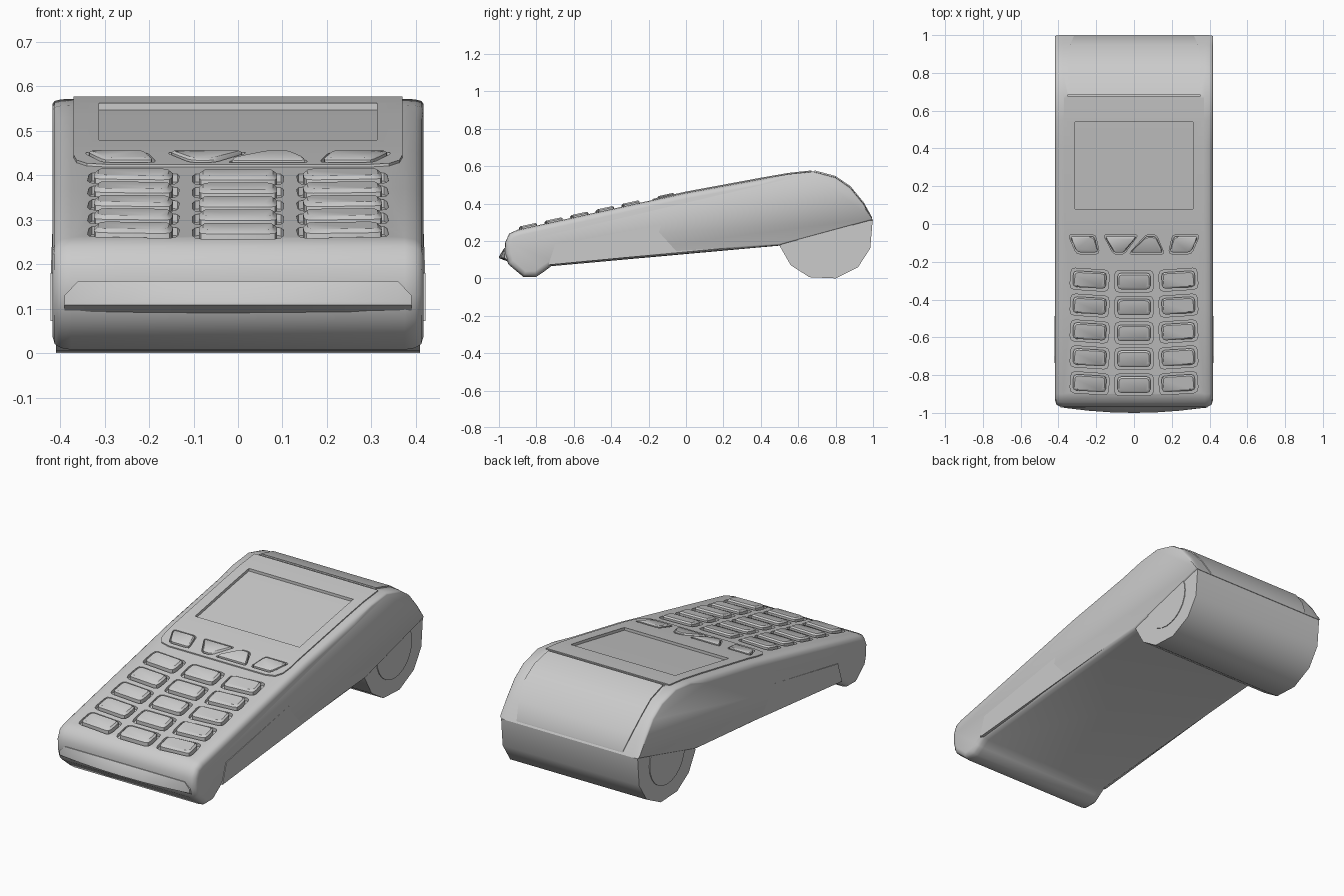
import bpy, bmesh, math
from mathutils import Vector

cube = bpy.data.objects.get("Cube")
if cube:
    bpy.data.objects.remove(cube, do_unlink=True)

grey = bpy.data.materials.new("plain_grey")
grey.use_nodes = True
grey.diffuse_color = (0.6, 0.6, 0.6, 1)
grey.node_tree.nodes["Principled BSDF"].inputs["Base Color"].default_value = (0.6, 0.6, 0.6, 1)

# Side profile as (y, z): the top runs front to back, the rest closes the loop
TOP = [(-0.9, 0.26), (-0.4, 0.37), (0, 0.458), (0.4, 0.532), (0.55, 0.558), (0.68, 0.572),
       (0.8, 0.54), (0.88, 0.485), (0.95, 0.4), (1.0, 0.31)]
UNDER = [(0.5, 0.175), (-0.72, 0.065), (-0.76, 0.035), (-0.8, 0.008), (-0.87, 0.008),
         (-0.95, 0.075), (-0.967, 0.13), (-0.968, 0.19), (-0.945, 0.24)]


def height(y):
    """Height of the top face at y."""
    for (ya, za), (yb, zb) in zip(TOP, TOP[1:]):
        if y <= yb:
            break
    return za + (zb - za) * (y - ya) / (yb - ya)


def loft(bm, rings):
    """Join closed rings of points into a capped solid."""
    loops = [[bm.verts.new(p) for p in ring] for ring in rings]
    n = len(loops[0])
    for a, b in zip(loops, loops[1:]):
        for i in range(n):
            j = (i + 1) % n
            bm.faces.new((a[i], a[j], b[j], b[i]))
    bm.faces.new(loops[0][::-1])
    bm.faces.new(loops[-1])


def build(name, solids):
    bm = bmesh.new()
    for rings in solids:
        loft(bm, rings)
    bmesh.ops.recalc_face_normals(bm, faces=bm.faces)
    mesh = bpy.data.meshes.new(name)
    bm.to_mesh(mesh)
    bm.free()
    mesh.materials.append(grey)
    ob = bpy.data.objects.new(name, mesh)
    bpy.context.collection.objects.link(ob)
    return ob


def activate(ob):
    bpy.ops.object.select_all(action='DESELECT')
    ob.select_set(True)
    bpy.context.view_layer.objects.active = ob


def smooth(ob, degrees=50):
    activate(ob)
    bpy.ops.object.shade_smooth_by_angle(angle=math.radians(degrees))


def prism(outline, layers):
    """Rings of an (x, y) outline that follow the top face; layers are (lift, grow)."""
    cx = sum(p[0] for p in outline) / len(outline)
    cy = sum(p[1] for p in outline) / len(outline)
    hw = max(abs(p[0] - cx) for p in outline)
    hh = max(abs(p[1] - cy) for p in outline)
    rings = []
    for lift, grow in layers:
        pts = [(cx + (x - cx) * (1 + grow / hw), cy + (y - cy) * (1 + grow / hh)) for x, y in outline]
        rings.append([(x, y, height(y) + lift) for x, y in pts])
    return rings


def strip(rows, low, high):
    """Symmetric slab along the top face from rows of (y, half width)."""
    return [[(-w, y, height(y) + low), (w, y, height(y) + low),
             (w, y, height(y) + high), (-w, y, height(y) + high)] for y, w in rows]


def rounded(corners, r):
    out = []
    for i, c in enumerate(corners):
        c = Vector(c)
        a = c + (Vector(corners[i - 1]) - c).normalized() * r
        b = c + (Vector(corners[(i + 1) % len(corners)]) - c).normalized() * r
        out += [a, (a + 2 * c + b) / 4, b]
    return [tuple(p) for p in out]


def key_outline(cx, cy, tilt):
    c, s = math.cos(tilt), math.sin(tilt)
    box = [(-0.088, -0.043), (0.088, -0.043), (0.088, 0.043), (-0.088, 0.043)]
    return rounded([(cx + x * c - y * s, cy + x * s + y * c) for x, y in box], 0.02)


# Number keys in three columns, outer ones slightly fanned
keys = [key_outline(0.235 * col, -0.295 - 0.137 * row - (0.008 if col == 0 else 0), 0.06 * col)
        for row in range(5) for col in (-1, 0, 1)]

# Four function keys below the screen
end_key = [(0.34, -0.065), (0.3, -0.15), (0.19, -0.15), (0.21, -0.065)]
left_mid = [(-0.155, -0.065), (0.015, -0.065), (-0.055, -0.152), (-0.105, -0.152)]
right_mid = [(-0.02, -0.152), (0.155, -0.152), (0.115, -0.065), (0.065, -0.065)]
function_keys = [rounded(k, 0.015) for k in
                 (end_key, [(-x, y) for x, y in end_key], left_mid, right_mid)]

# Body: the profile shrunk at the sides to round the long edges
profile = TOP + UNDER


def body_ring(x, inset):
    ring = []
    for i, p in enumerate(profile):
        a, b = Vector(profile[i - 1]), Vector(profile[(i + 1) % len(profile)])
        t = (b - a).normalized()
        d = inset * (0.35 if p[0] > 0.45 else 1)
        ring.append((x, p[0] + t.y * d, p[1] - t.x * d))
    return ring


edge = [(0.417, 0.032), (0.412, 0.014), (0.398, 0.004), (0.375, 0)]
body = build("body", [[body_ring(-x, d) for x, d in edge] + [body_ring(x, d) for x, d in edge[::-1]]])

# Raised bezel around the screen and function keys
bezel = build("screen_bezel", [strip(
    [(-0.18, 0.29), (-0.168, 0.34), (-0.135, 0.363), (-0.08, 0.37), (0, 0.37),
     (0.4, 0.37), (0.55, 0.37), (0.67, 0.37)], -0.004, 0.006)])

# Key wells, screen recess and paper slot
wells = [prism(k, [(-0.018, 0.014), (0.05, 0.014)]) for k in keys]
wells += [prism(k, [(-0.018, 0.008), (0.05, 0.008)]) for k in function_keys]
wells.append(strip([(0.08, 0.313), (0.4, 0.313), (0.54, 0.313)], -0.009, 0.05))
wells.append(strip([(0.674, 0.35), (0.679, 0.35), (0.686, 0.35)], -0.025, 0.05))
cutter = build("recess_cutter", wells)
cutter.hide_render = True
for ob in (body, bezel):
    mod = ob.modifiers.new("recesses", 'BOOLEAN')
    mod.operation = 'DIFFERENCE'
    mod.solver = 'EXACT'
    mod.object = cutter
    activate(ob)
    bpy.ops.object.modifier_apply(modifier=mod.name)
bpy.data.objects.remove(cutter, do_unlink=True)
smooth(body)
smooth(bezel, 30)

# Keys with a bevelled crown
smooth(build("number_keys", [prism(k, [(-0.022, 0), (0.007, 0), (0.015, -0.009)]) for k in keys]), 35)
smooth(build("function_keys", [prism(k, [(-0.022, 0), (0.009, 0), (0.014, -0.007)])
                               for k in function_keys]), 35)

# Paper lid wrapping over the back
smooth(build("paper_lid", [strip(
    [(0.688, 0.345), (0.8, 0.35), (0.88, 0.352), (0.95, 0.338), (0.995, 0.318)], -0.01, 0.007)]))

# Paper roll housing under the back, with a round boss on each end
housing = [(0.5, 0.175), (0.56, 0.07), (0.66, 0.006), (0.8, 0), (0.92, 0.06),
           (0.985, 0.16), (0.998, 0.31), (0.75, 0.32)]
smooth(build("roll_housing", [[[(x, y, z) for y, z in housing] for x in (-0.409, 0.409)]]))
circle = [(0.75 + 0.15 * math.cos(math.tau * i / 24), 0.23 + 0.15 * math.sin(math.tau * i / 24))
          for i in range(24)]
smooth(build("roll_end_bosses", [[[(s * x, y, z) for y, z in circle] for x in (0.4, 0.413)]
                                 for s in (-1, 1)]))

# Lower side covers that fade into the body towards the back
cover = [(-0.735, 0.072, 0.421), (-0.7, 0.18, 0.421), (0.15, 0.335, 0.415), (0.3, 0.17, 0.415)]
build("side_covers", [[[(s * 0.4, y, z) for y, z, x in cover], [(s * x, y, z) for y, z, x in cover]]
                      for s in (-1, 1)])

# Bowed card slot lip at the front
lip = []
for x in (-0.39, -0.36, -0.24, -0.12, 0, 0.12, 0.24, 0.36, 0.39):
    tip = -0.97 - 0.03 * (1 - (x / 0.39) ** 2)
    crest = 0.162 if abs(x) < 0.37 else 0.13
    lip.append([(x, -0.94, 0.085), (x, tip, 0.108), (x, tip, 0.116), (x, -0.972, crest), (x, -0.94, crest)])
smooth(build("card_slot_lip", [lip]), 35)
